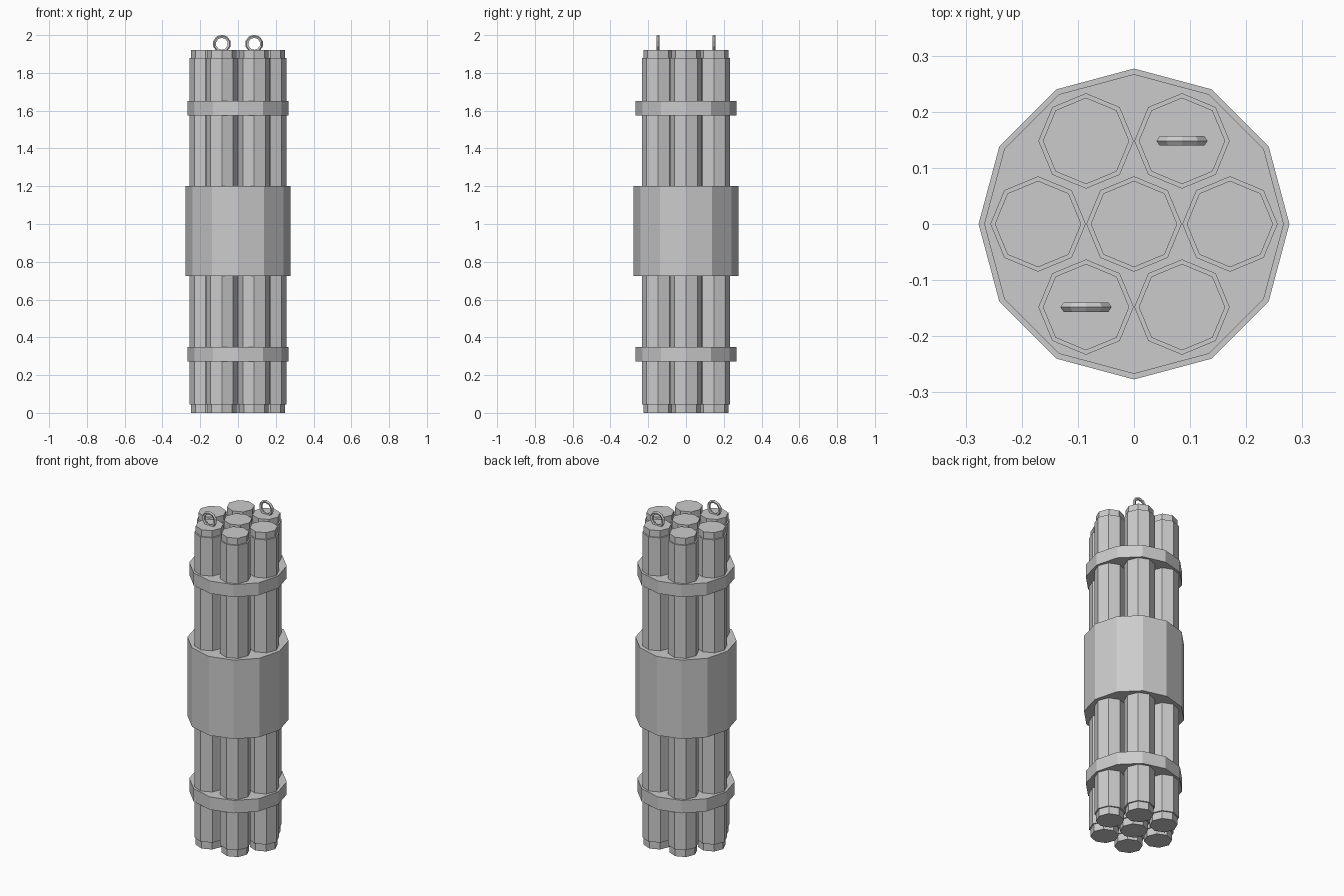
import bpy
import math

if "Cube" in bpy.data.objects:
    bpy.data.objects.remove(bpy.data.objects["Cube"])

SPACING = 0.171
STICK_R, CAP_R = 0.085, 0.077


def prism(name, profile, sides, x=0.0, y=0.0):
    """Closed lathe of (radius, z) rings, first vertex on the +x axis."""
    verts, faces = [], []
    for r, z in profile:
        for i in range(sides):
            a = 2 * math.pi * i / sides
            verts.append((r * math.cos(a), r * math.sin(a), z))
    for k in range(len(profile) - 1):
        b = k * sides
        for i in range(sides):
            j = (i + 1) % sides
            faces.append((b + i, b + j, b + sides + j, b + sides + i))
    top = (len(profile) - 1) * sides
    faces.append(tuple(reversed(range(sides))))
    faces.append(tuple(range(top, top + sides)))
    mesh = bpy.data.meshes.new(name)
    mesh.from_pydata(verts, [], faces)
    obj = bpy.data.objects.new(name, mesh)
    obj.location = (x, y, 0)
    bpy.context.collection.objects.link(obj)
    return obj


# Seven octagonal sticks with stepped end caps: one centre, six around
stick_profile = [(CAP_R, 0), (CAP_R, 0.045), (STICK_R, 0.045),
                 (STICK_R, 1.88), (CAP_R, 1.88), (CAP_R, 1.92)]
prism("stick_centre", stick_profile, 8)
for n in range(6):
    a = math.radians(60 * n)
    prism(f"stick_outer_{n + 1}", stick_profile, 8,
          SPACING * math.cos(a), SPACING * math.sin(a))

# Twelve-sided straps and the wide wrapper
for name, r, z0, z1 in (("lower_strap", 0.267, 0.273, 0.35),
                        ("wide_wrapper", 0.277, 0.725, 1.20),
                        ("upper_strap", 0.267, 1.575, 1.65)):
    prism(name, [(r, z0), (r, z1)], 12)

# Upright fuse rings on two opposite sticks
for name, deg in (("fuse_ring_back", 60), ("fuse_ring_front", 240)):
    a = math.radians(deg)
    bpy.ops.mesh.primitive_torus_add(
        major_segments=10, minor_segments=5, major_radius=0.039,
        minor_radius=0.009,
        location=(SPACING * math.cos(a), SPACING * math.sin(a), 1.954),
        rotation=(math.pi / 2, math.radians(18), 0))
    bpy.context.object.name = name
